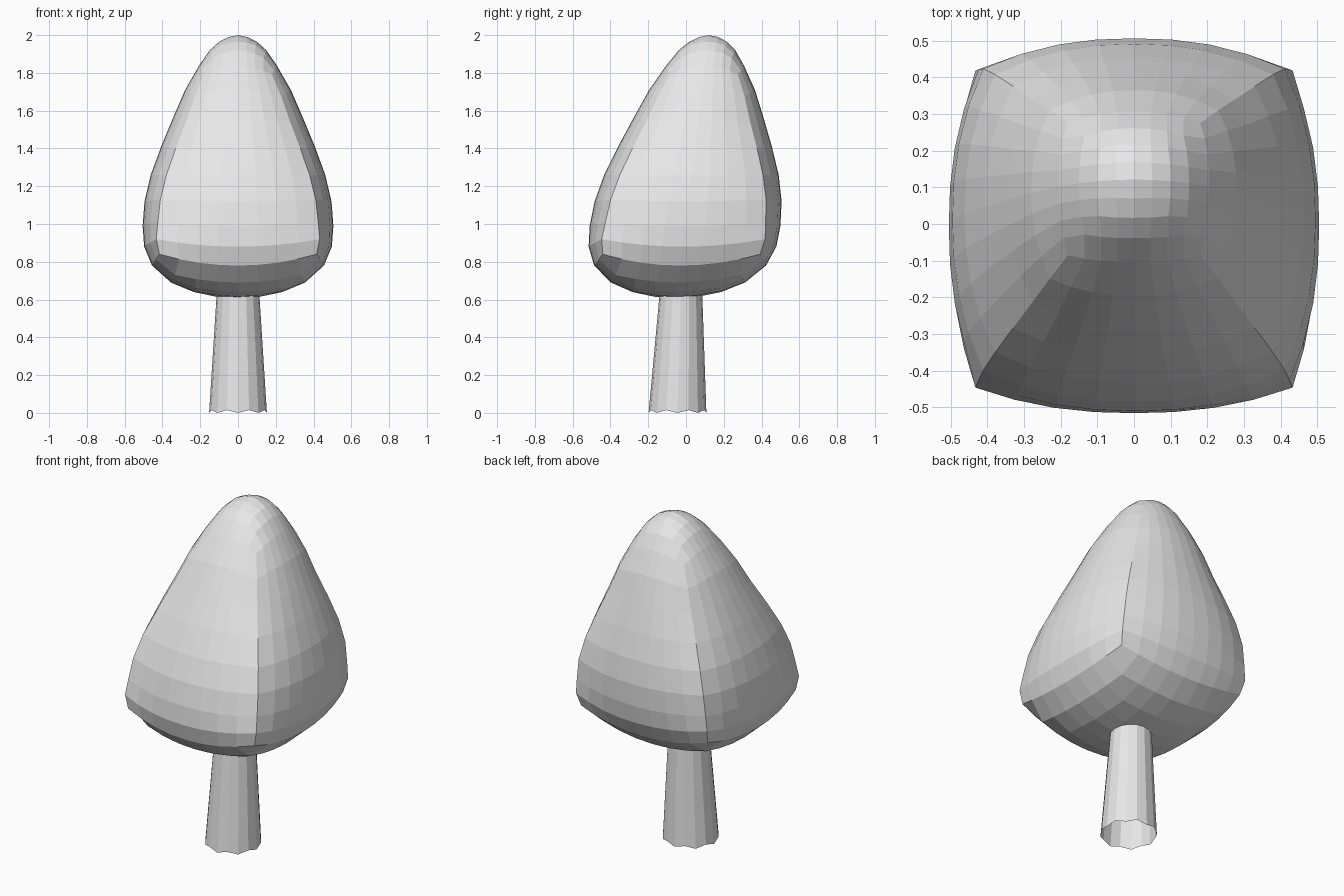
import bpy
import bmesh
import math

default = bpy.data.objects.get("Cube")
if default:
    bpy.data.objects.remove(default, do_unlink=True)


def make_material(name, color):
    mat = bpy.data.materials.new(name)
    mat.use_nodes = True
    mat.diffuse_color = color
    mat.node_tree.nodes["Principled BSDF"].inputs["Base Color"].default_value = color
    return mat


def add_object(name, bm, mat):
    mesh = bpy.data.meshes.new(name)
    bm.to_mesh(mesh)
    bm.free()
    mesh.materials.append(mat)
    obj = bpy.data.objects.new(name, mesh)
    bpy.context.collection.objects.link(obj)
    return obj


grey = make_material("plain grey", (0.8, 0.8, 0.8, 1))

# Crown rings, bottom to top: half width, height, corner squareness, corner lift
RINGS = [
    (0, .61, 1, 0), (.115, .615, .97, .008), (.235, .64, .96, .02), (.355, .69, .94, .04),
    (.455, .78, .915, .06), (.497, .88, .87, .04), (.505, .99, .84, .02),
    (.495, 1.12, .83, .01), (.462, 1.26, .82, 0), (.407, 1.41, .81, -.01),
    (.345, 1.56, .8, -.02), (.28, 1.71, .82, -.035), (.205, 1.84, .88, -.05),
    (.15, 1.92, .9, -.04), (.1, 1.965, .93, -.02), (.05, 1.99, .96, -.01), (0, 2, 1, 0),
]
LEAN = .125


def crown_point(co):
    """Map a point of a gridded cube onto the leaning, rounded crown."""
    x, y, z = co
    m = max(abs(x), abs(y))
    if z < -.999:
        ring = round(4 * m)
    elif z > .999:
        ring = 16 - round(4 * m)
    else:
        ring = 8 + round(4 * z)
    half, height, square, lift = RINGS[ring]
    if m < .001:
        px = py = v = 0
    else:
        px, py = x / m, y / m
        v = min(abs(px), abs(py))
        bulge = 1 - (1 - square) * v ** 2.3
        px *= bulge if abs(px) > .999 else square
        py *= bulge if abs(py) > .999 else square
    pz = height + lift * v ** 2
    return px * half, py * half + LEAN * (pz - 1.03), pz


# Crown: gridded cube shaped ring by ring
bm = bmesh.new()
bmesh.ops.create_cube(bm, size=2)
bmesh.ops.subdivide_edges(bm, edges=bm.edges[:], cuts=7, use_grid_fill=True)
for vert in bm.verts:
    vert.co = crown_point(vert.co)
bmesh.ops.recalc_face_normals(bm, faces=bm.faces[:])
add_object("tree_crown", bm, grey)

# Trunk: open tapered tube with a scalloped foot
SIDES = 16
bm = bmesh.new()
foot, head = [], []
for i in range(SIDES):
    a = 2 * math.pi * i / SIDES
    c, s = math.cos(a), math.sin(a)
    foot.append(bm.verts.new((.153 * c, .153 * s - .045, .015 * (i % 2))))
    head.append(bm.verts.new((.111 * c, .111 * s - .026, .66)))
for i in range(SIDES):
    j = (i + 1) % SIDES
    bm.faces.new((foot[i], foot[j], head[j], head[i]))
add_object("tree_trunk", bm, grey)
